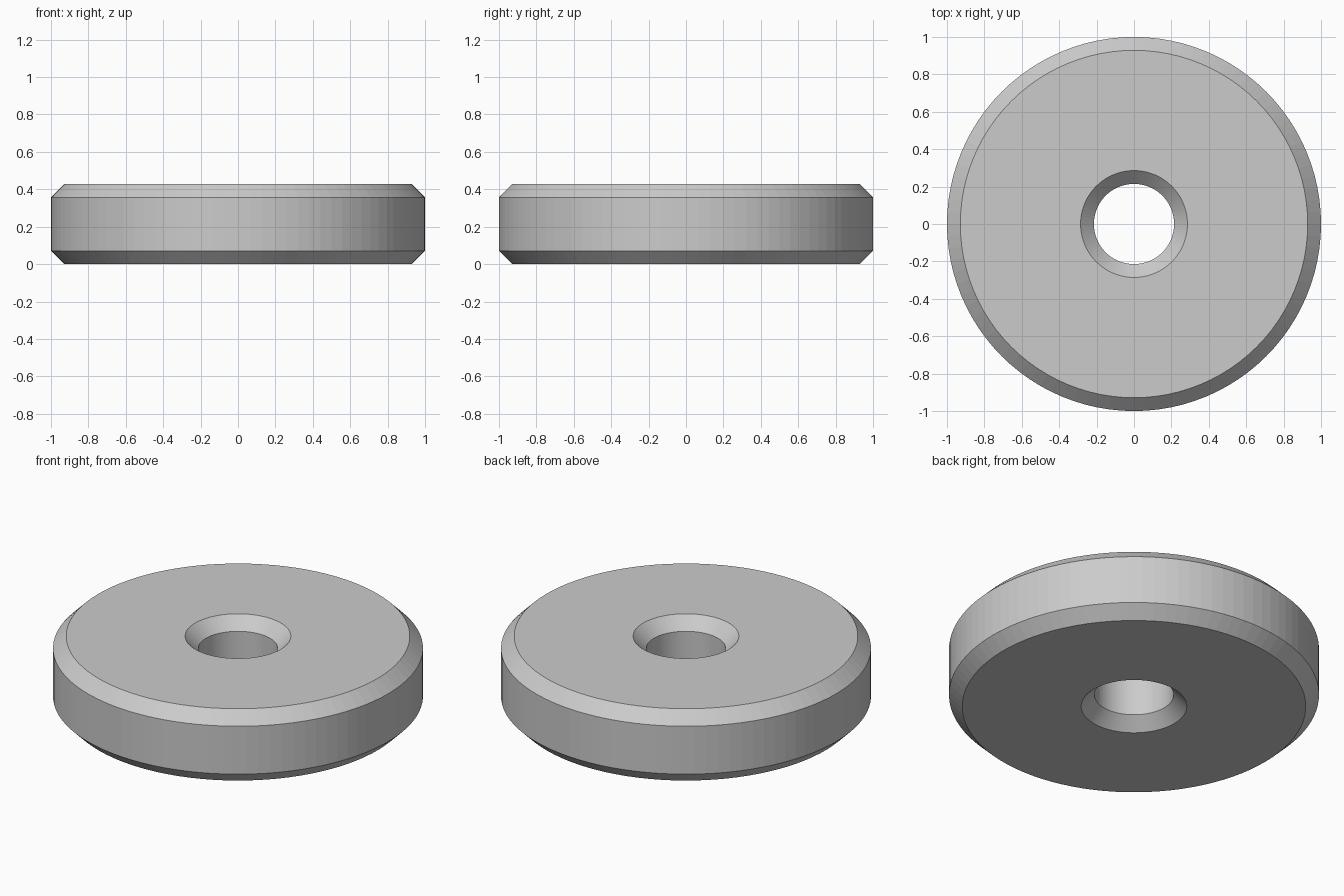
import bpy, bmesh, math

if "Cube" in bpy.data.objects:
    bpy.data.objects.remove(bpy.data.objects["Cube"])

U = 1 / 14          # base unit: the disc is 14 units in radius
SEGMENTS = 96

# Closed cross-section (radius, height): chamfered rim and chamfered bore
profile = [(4, 0), (13, 0), (14, 1), (14, 5),
           (13, 6), (4, 6), (3, 5), (3, 1)]

bm = bmesh.new()
rings = []
for i in range(SEGMENTS):
    a = 2 * math.pi * i / SEGMENTS
    rings.append([bm.verts.new((r * U * math.cos(a), r * U * math.sin(a), z * U))
                  for r, z in profile])

# Join neighbouring cross-sections into a solid ring
n = len(profile)
for i in range(SEGMENTS):
    p, q = rings[i], rings[(i + 1) % SEGMENTS]
    for j in range(n):
        k = (j + 1) % n
        bm.faces.new((p[j], q[j], q[k], p[k]))
bmesh.ops.recalc_face_normals(bm, faces=bm.faces)

mesh = bpy.data.meshes.new("chamfered_washer")
bm.to_mesh(mesh)
bm.free()
washer = bpy.data.objects.new("chamfered_washer", mesh)
bpy.context.collection.objects.link(washer)
